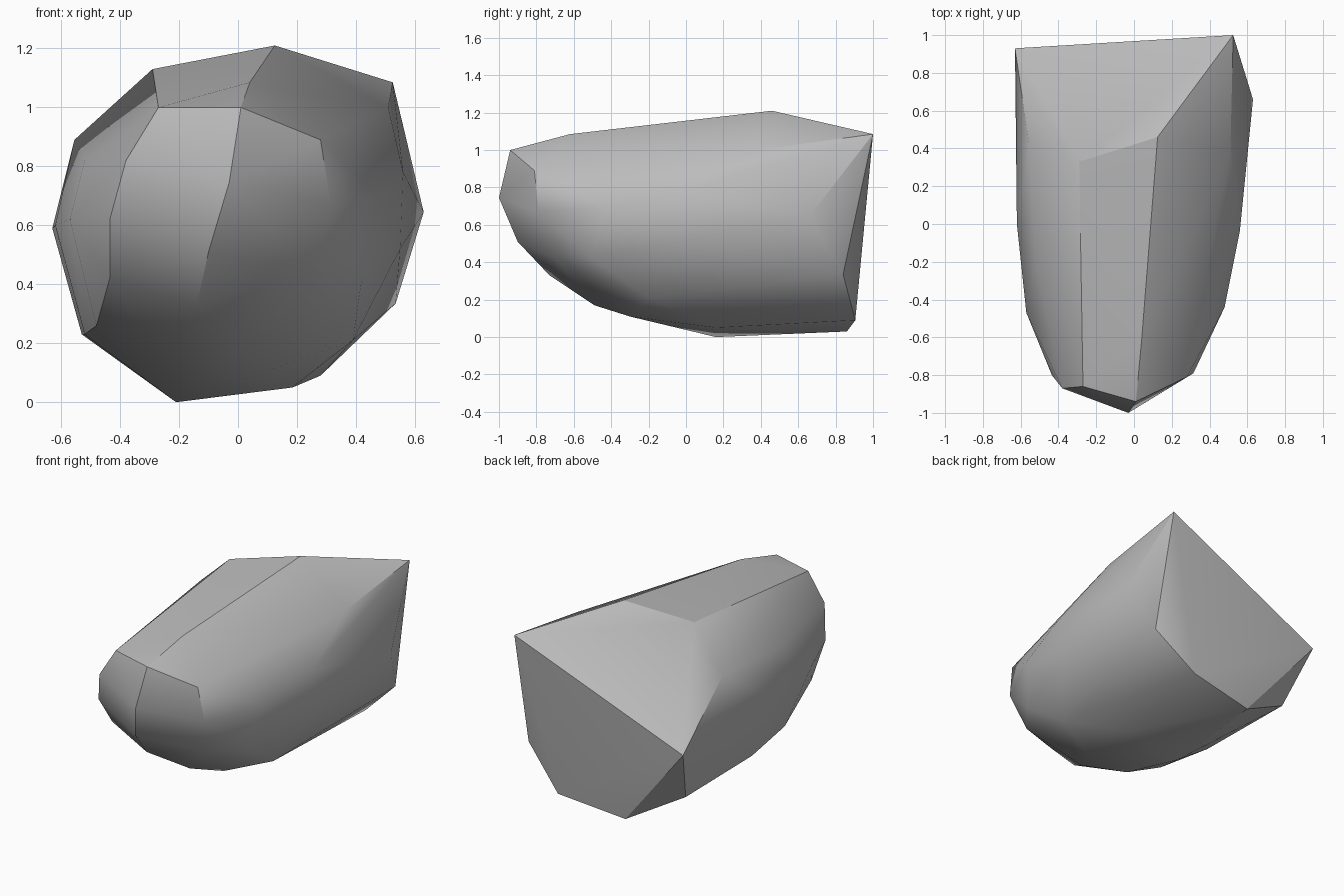
import bpy
import bmesh
import math

start_cube = bpy.data.objects.get("Cube")
if start_cube:
    bpy.data.objects.remove(start_cube, do_unlink=True)


def make_material(name, colour):
    material = bpy.data.materials.new(name)
    material.use_nodes = True
    material.diffuse_color = colour
    shader = material.node_tree.nodes["Principled BSDF"]
    shader.inputs["Base Color"].default_value = colour
    shader.inputs["Roughness"].default_value = 0.9
    return material


def convex_stone(name, corner_groups, material, sharp_angle):
    """Wrap a tight convex skin round the given corners."""
    mesh_builder = bmesh.new()
    for group in corner_groups:
        for corner in group:
            mesh_builder.verts.new(corner)
    hull = bmesh.ops.convex_hull(mesh_builder, input=mesh_builder.verts[:])
    loose = {v for v in hull["geom_interior"] + hull["geom_unused"]
             if isinstance(v, bmesh.types.BMVert)}
    bmesh.ops.delete(mesh_builder, geom=list(loose), context="VERTS")
    bmesh.ops.recalc_face_normals(mesh_builder, faces=mesh_builder.faces[:])

    mesh = bpy.data.meshes.new(name)
    mesh_builder.to_mesh(mesh)
    mesh_builder.free()
    mesh.materials.append(material)
    stone = bpy.data.objects.new(name, mesh)
    bpy.context.collection.objects.link(stone)

    # Soft rounded body with the chipped edges kept crisp
    bpy.ops.object.select_all(action="DESELECT")
    stone.select_set(True)
    bpy.context.view_layer.objects.active = stone
    bpy.ops.object.shade_smooth_by_angle(angle=math.radians(sharp_angle))
    return stone


# Blunt faceted nose
nose = [(-.03, -1, .745), (.01, -.94, 1), (-.27, -.86, 1), (.28, -.81, .89),
        (.315, -.79, .67), (.25, -.71, .43), (-.1, -.9, .51),
        (-.38, -.87, .82), (-.435, -.8, .62), (-.435, -.66, .42),
        (-.14, -.73, .33)]

# Ridge and shoulders along the top
crown = [(.04, -.62, 1.085), (.125, .46, 1.21), (-.29, .33, 1.13),
         (-.555, .42, .89), (.51, .38, 1), (-.52, -.2, .82)]

# Bulging flanks
flanks = [(-.57, -.47, .62), (-.62, 0, .6), (-.48, -.32, .26),
          (-.52, .07, .23), (.48, -.44, .69), (.56, -.04, .78),
          (.55, -.03, .52), (.42, -.5, .42), (.63, .66, .645)]

# Rounded underside
belly = [(-.21, .16, 0), (.185, .16, .05), (.11, -.3, .11),
         (0, -.49, .17), (-.24, -.35, .15), (.39, -.2, .21)]

# Cleaved rear end
rear = [(.525, 1, 1.085), (-.63, .93, .59), (.535, .84, .335),
        (.28, .905, .09), (-.17, .86, .03), (-.53, .76, .23)]

stone_grey = make_material("stone grey", (.5, .5, .5, 1))
convex_stone("rock", [nose, crown, flanks, belly, rear], stone_grey, 30)
